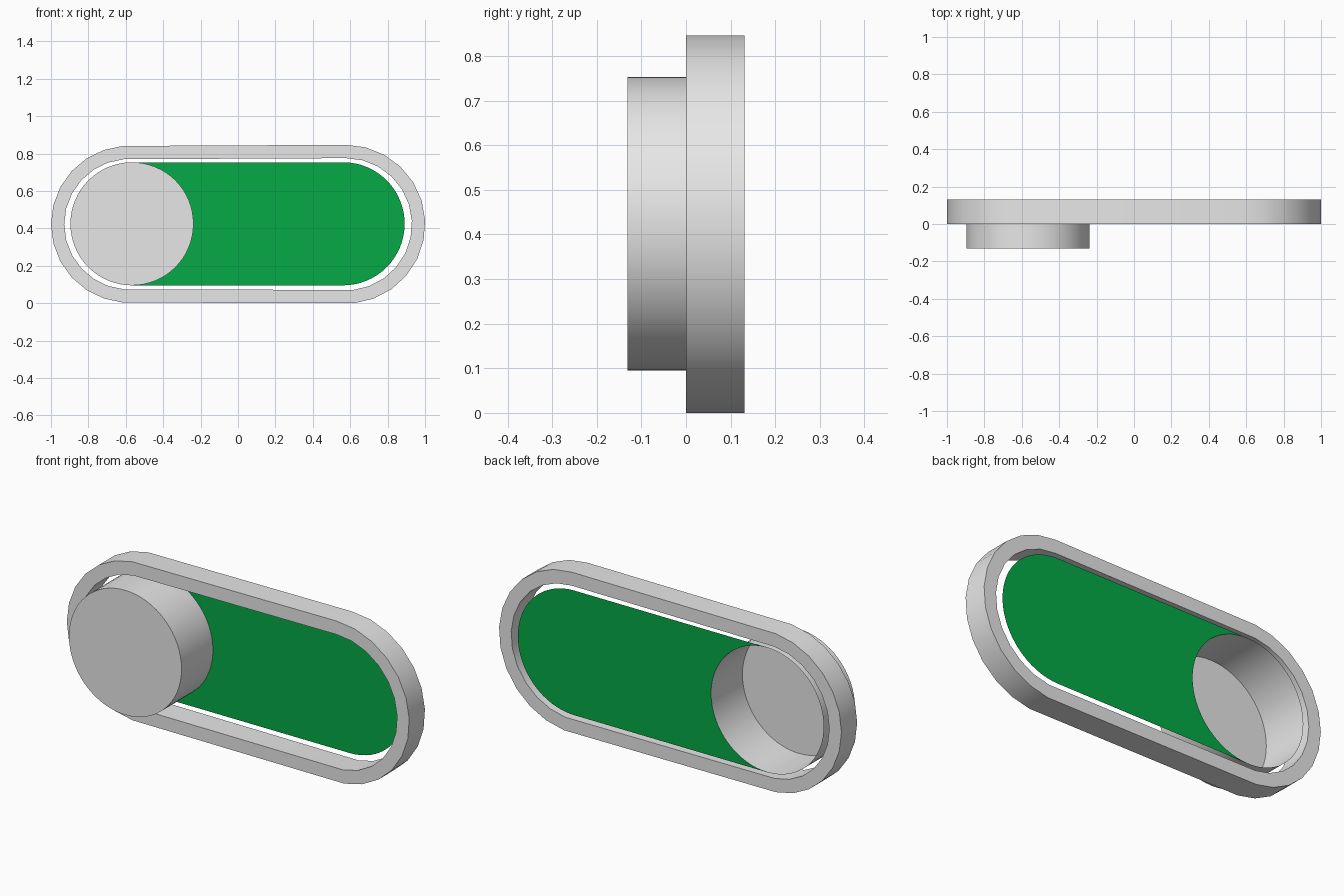
import bpy, bmesh, math

if "Cube" in bpy.data.objects:
    bpy.data.objects.remove(bpy.data.objects["Cube"])

ZC = 0.4245   # centre height of the whole switch
DEPTH = 0.131


def material(name, rgb):
    m = bpy.data.materials.new(name)
    m.diffuse_color = (*rgb, 1)
    m.use_nodes = True
    m.node_tree.nodes["Principled BSDF"].inputs["Base Color"].default_value = m.diffuse_color
    return m


GREY = material("light grey", (0.8, 0.8, 0.8))
GREEN = material("green", (0.0015, 0.4, 0.062))


def arc(cx, r, a0, a1, n):
    """Points (x, z) along an arc, angles in degrees."""
    out = []
    for i in range(n + 1):
        a = math.radians(a0 + (a1 - a0) * i / n)
        out.append((cx + r * math.cos(a), ZC + r * math.sin(a)))
    return out


def finish(name, bm, mat, smooth=True):
    me = bpy.data.meshes.new(name)
    bm.to_mesh(me)
    bm.free()
    ob = bpy.data.objects.new(name, me)
    bpy.context.collection.objects.link(ob)
    me.materials.append(mat)
    if smooth:
        bpy.context.view_layer.objects.active = ob
        ob.select_set(True)
        bpy.ops.object.shade_smooth_by_angle(angle=math.radians(30))
        ob.select_set(False)
    return ob


def loop(bm, pts, y):
    return [bm.verts.new((x, y, z)) for x, z in pts]


def bridge(bm, a, b, closed=True):
    n = len(a)
    for i in range(n if closed else n - 1):
        j = (i + 1) % n
        bm.faces.new((a[i], a[j], b[j], b[i]))


# Outer frame: stadium-shaped ring with coarse ends, very slightly smaller at the left
def stadium(inset):
    return (arc(0.5765, 0.4245 - inset, -84, 90, 12)
            + arc(-0.58, 0.42 - inset, 95, 265, 12))


bm = bmesh.new()
outer, inner = stadium(0), stadium(0.071)
of, ob_ = loop(bm, outer, 0), loop(bm, outer, DEPTH)
inf, inb = loop(bm, inner, 0), loop(bm, inner, DEPTH)
for a, b in ((of, ob_), (ob_, inb), (inb, inf), (inf, of)):
    bridge(bm, a, b)
bmesh.ops.recalc_face_normals(bm, faces=bm.faces)
frame = finish("frame", bm, GREY)
lo = min(v.co.z for v in frame.data.vertices)
frame.location.z = -lo

# Round knob: closed at the front, hollow, running back through the frame
KX, KR = -0.567, 0.329
bm = bmesh.new()
circle = arc(KX, KR, 0, 360, 64)[:-1]
front, back = loop(bm, circle, -DEPTH), loop(bm, circle, DEPTH)
bm.faces.new(front)
bridge(bm, back, front)
finish("knob", bm, GREY)

# Green track: flat sheet at the back with a concave edge hugging the knob
bm = bmesh.new()
left = loop(bm, arc(KX, KR, -90, 90, 32), DEPTH)
right = loop(bm, arc(0.562, KR, -90, 90, 32), DEPTH)
bridge(bm, right, left, closed=False)
bmesh.ops.recalc_face_normals(bm, faces=bm.faces)
if sum(f.normal.y for f in bm.faces) > 0:
    bmesh.ops.reverse_faces(bm, faces=bm.faces)
finish("track", bm, GREEN, smooth=False)
